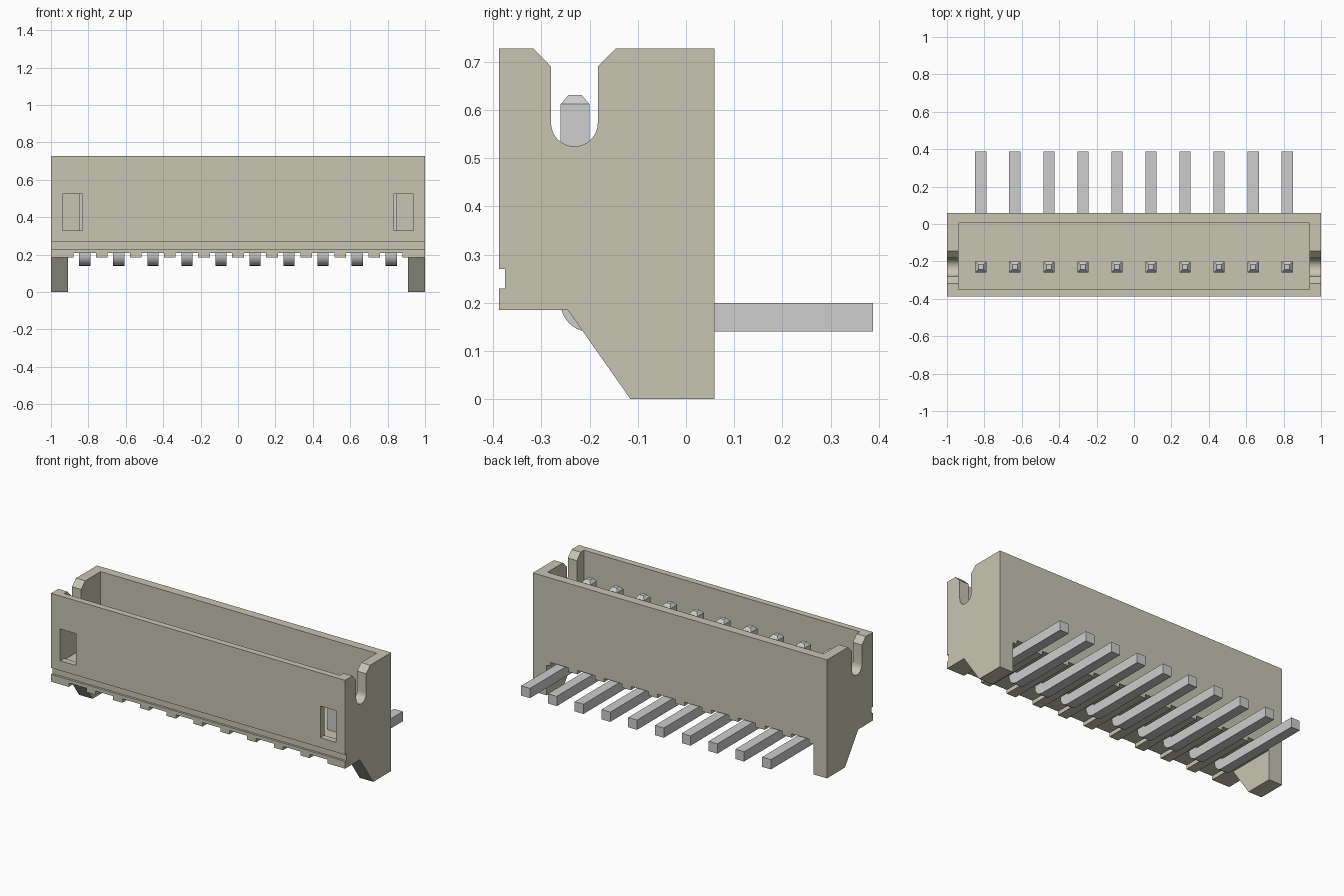
import bpy, bmesh, math

if "Cube" in bpy.data.objects:
    bpy.data.objects.remove(bpy.data.objects["Cube"], do_unlink=True)


def make_material(name, rgb):
    mat = bpy.data.materials.new(name)
    mat.use_nodes = True
    mat.diffuse_color = (*rgb, 1)
    mat.node_tree.nodes["Principled BSDF"].inputs["Base Color"].default_value = (*rgb, 1)
    return mat


ivory = make_material("ivory plastic", (0.565, 0.56, 0.45))
metal = make_material("pin metal", (0.61, 0.61, 0.615))


def prism(name, profile, x0, x1, mat):
    """Extrude a (y, z) profile along x."""
    bm = bmesh.new()
    face = bm.faces.new([bm.verts.new((x0, y, z)) for y, z in profile])
    ext = bmesh.ops.extrude_face_region(bm, geom=[face])
    moved = [v for v in ext["geom"] if isinstance(v, bmesh.types.BMVert)]
    bmesh.ops.translate(bm, verts=moved, vec=(x1 - x0, 0, 0))
    bmesh.ops.recalc_face_normals(bm, faces=bm.faces)
    mesh = bpy.data.meshes.new(name)
    bm.to_mesh(mesh)
    bm.free()
    mesh.materials.append(mat)
    obj = bpy.data.objects.new(name, mesh)
    bpy.context.collection.objects.link(obj)
    return obj


def rect(y0, y1, z0, z1):
    return [(y0, z0), (y1, z0), (y1, z1), (y0, z1)]


def arc(cy, cz, r, a0, a1, n):
    angles = [math.radians(a0 + (a1 - a0) * i / n) for i in range(n + 1)]
    return [(cy + r * math.cos(a), cz + r * math.sin(a)) for a in angles]


def combine(obj, tool, operation):
    tool.hide_render = True
    mod = obj.modifiers.new("boolean", "BOOLEAN")
    mod.operation, mod.solver, mod.object = operation, "EXACT", tool
    bpy.context.view_layer.objects.active = obj
    bpy.ops.object.modifier_apply(modifier=mod.name)
    bpy.data.objects.remove(tool, do_unlink=True)


FRONT, BACK, TOP, BASE = -0.388, 0.059, 0.728, 0.185
PITCH = 0.182
pin_xs = [(i - 4.5) * PITCH for i in range(10)]

# Shell: block with a shallow groove along the front
groove = [(FRONT, 0.27), (FRONT + 0.013, 0.27), (FRONT + 0.013, 0.23), (FRONT, 0.23)]
outline = [(BACK, BASE), (BACK, TOP), (FRONT, TOP)] + groove + [(FRONT, BASE)]
housing = prism("housing", outline, -1, 1, ivory)

# Slanted feet at both ends
foot = [(-0.245, BASE), (-0.115, 0), (BACK, 0), (BACK, 0.3), (-0.245, 0.3)]
for side in (-1, 1):
    combine(housing, prism("foot", foot, side * 0.908, side, ivory), "UNION")

# Mating cavity
combine(housing, prism("cavity_cutter", rect(-0.349, 0.005, 0.32, 0.8), -0.938, 0.938, ivory), "DIFFERENCE")

# Round-bottomed side slots with flared mouths, and front windows
slot = [(-0.317, TOP), (-0.28, 0.69)] + arc(-0.2315, 0.573, 0.0485, 180, 360, 16)
slot += [(-0.183, 0.69), (-0.145, TOP), (-0.145, 0.8), (-0.317, 0.8)]
for side in (-1, 1):
    combine(housing, prism("slot_cutter", slot, side * 0.92, side * 1.1, ivory), "DIFFERENCE")
    window = prism("window_cutter", rect(-0.5, -0.3, 0.33, 0.525), side * 0.831, side * 0.937, ivory)
    combine(housing, window, "DIFFERENCE")

# Channels under the base, one for each pin
for x in pin_xs:
    combine(housing, prism("channel_cutter", rect(-0.5, 0.2, 0.1, 0.209), x - 0.06, x + 0.06, ivory), "DIFFERENCE")

# Bent square pins with tapered tips
H = 0.03
pin_profile = [(-0.2, 0.2), (-0.2, 0.612), (-0.26, 0.612)]
pin_profile += arc(-0.2, 0.2, 0.06, 180, 270, 10) + [(0.388, 0.14), (0.388, 0.2)]
for i, x in enumerate(pin_xs):
    pin = prism(f"pin_{i + 1}", pin_profile, x - H, x + H, metal)
    bm = bmesh.new()
    bm.from_mesh(pin.data)
    top = max(bm.faces, key=lambda f: f.calc_center_median().z)
    tip = bmesh.ops.extrude_face_region(bm, geom=[top])
    verts = [v for v in tip["geom"] if isinstance(v, bmesh.types.BMVert)]
    bmesh.ops.delete(bm, geom=[top], context="FACES_ONLY")
    for v in verts:
        v.co.x = x + (v.co.x - x) * 0.45
        v.co.y = -0.23 + (v.co.y + 0.23) * 0.45
        v.co.z = 0.631
    bmesh.ops.recalc_face_normals(bm, faces=bm.faces)
    bm.to_mesh(pin.data)
    bm.free()

# Smooth the curved faces while keeping edges crisp
bpy.ops.object.select_all(action="DESELECT")
for obj in bpy.context.collection.objects:
    if obj.name.startswith(("pin_", "housing")):
        obj.select_set(True)
bpy.context.view_layer.objects.active = housing
bpy.ops.object.shade_smooth_by_angle(angle=math.radians(25))
